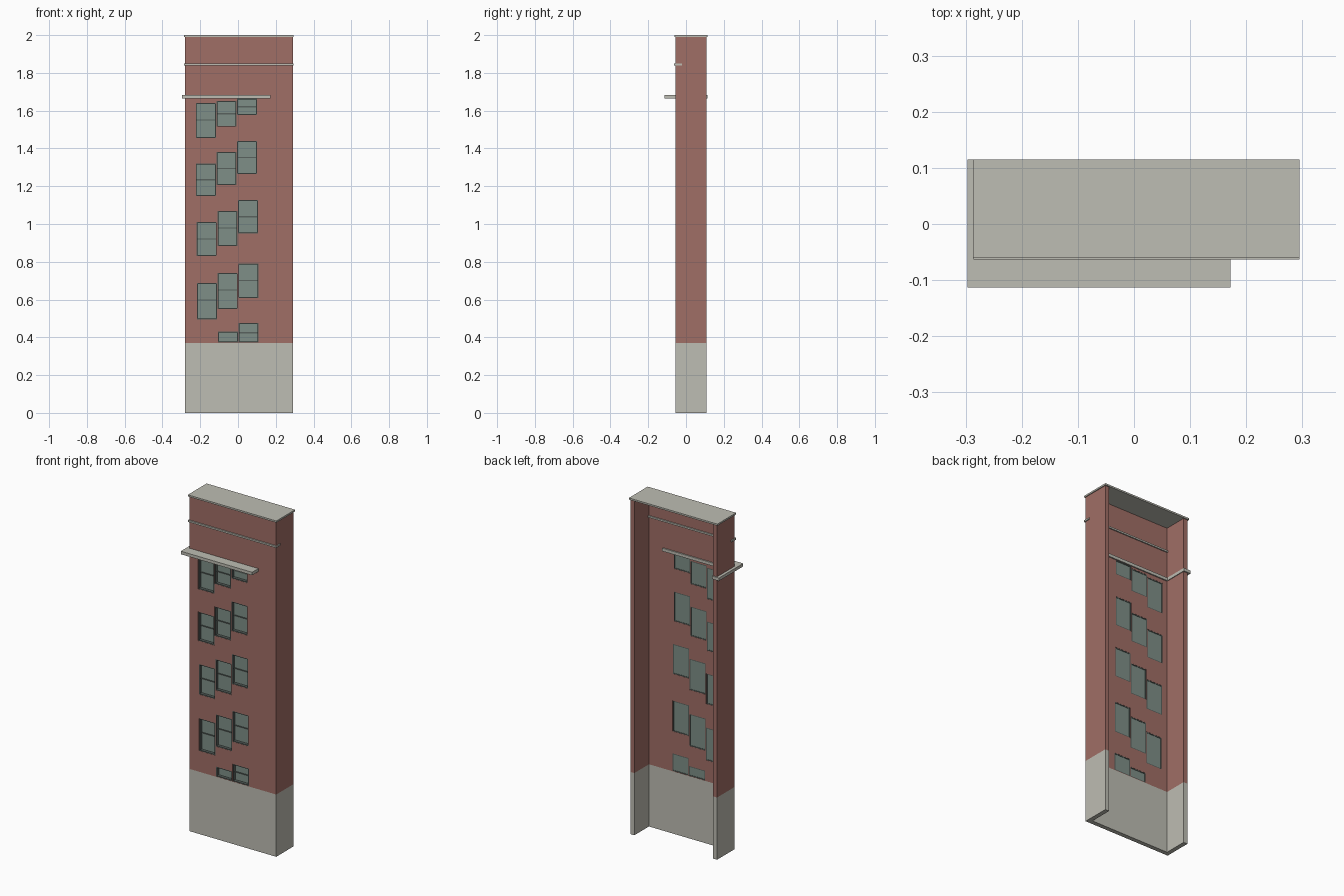
import bpy
import bmesh
import math

cube = bpy.data.objects.get("Cube")
if cube:
    bpy.data.objects.remove(cube, do_unlink=True)


def material(name, rgb):
    lin = [((c / 255 + 0.055) / 1.055) ** 2.4 for c in rgb] + [1.0]
    m = bpy.data.materials.new(name)
    m.use_nodes = True
    m.diffuse_color = lin
    bsdf = m.node_tree.nodes["Principled BSDF"]
    bsdf.inputs["Base Color"].default_value = lin
    bsdf.inputs["Roughness"].default_value = 0.9
    return m


brick = material("brick red", (160, 110, 102))
stone = material("pale stone", (190, 189, 179))
glass = material("grey green glass", (126, 143, 135))
dark = material("dark frame", (88, 97, 93))


def finish(name, bm, mat):
    bmesh.ops.recalc_face_normals(bm, faces=bm.faces)
    mesh = bpy.data.meshes.new(name)
    bm.to_mesh(mesh)
    bm.free()
    mesh.materials.append(mat)
    ob = bpy.data.objects.new(name, mesh)
    bpy.context.collection.objects.link(ob)
    return ob


def add_box(bm, x0, x1, y0, y1, z0, z1):
    verts = bmesh.ops.create_cube(bm, size=1)["verts"]
    for v in verts:
        v.co.x = x1 if v.co.x > 0 else x0
        v.co.y = y1 if v.co.y > 0 else y0
        v.co.z = z1 if v.co.z > 0 else z0


def box(name, mat, *bounds):
    bm = bmesh.new()
    add_box(bm, *bounds)
    return finish(name, bm, mat)


def extrusion(name, mat, outline, z0, z1):
    bm = bmesh.new()
    face = bm.faces.new([bm.verts.new((x, y, z0)) for x, y in outline])
    new = bmesh.ops.extrude_face_region(bm, geom=[face])["geom"]
    top = [g for g in new if isinstance(g, bmesh.types.BMVert)]
    bmesh.ops.translate(bm, vec=(0, 0, z1 - z0), verts=top)
    return finish(name, bm, mat)


def disc(name, mat, x, z, radius, y0, y1):
    bm = bmesh.new()
    bmesh.ops.create_cone(bm, cap_ends=True, segments=32, radius1=radius,
                          radius2=radius, depth=y1 - y0)
    for v in bm.verts:
        v.co = (x + v.co.x, (y0 + y1) / 2 + v.co.z, z + v.co.y)
    return finish(name, bm, mat)


def cut(target, cutter):
    mod = target.modifiers.new("openings", "BOOLEAN")
    mod.operation = "DIFFERENCE"
    mod.solver = "EXACT"
    mod.object = cutter
    bpy.context.view_layer.objects.active = target
    bpy.ops.object.modifier_apply(modifier=mod.name)
    bpy.data.objects.remove(cutter, do_unlink=True)


# Open-backed shell: stone base below, brick above
L, R, F, B, T = -0.28, 0.29, -0.055, 0.108, 0.026
INNER = F + T
SPLIT, TOP = 0.37, 1.99
shell = [(L, F), (R, F), (R, B), (R - T, B), (R - T, INNER),
         (L + T, INNER), (L + T, B), (L, B)]
base = extrusion("stone_base", stone, shell, 0, SPLIT)
wall = extrusion("brick_wall", brick, shell, SPLIT, TOP)

# Roof slab, string course and the ledge that wraps the right side
box("roof_slab", stone, -0.287, 0.295, -0.061, 0.115, TOP, 2.0)
box("string_course", stone, -0.286, 0.295, -0.063, -0.022, 1.84, 1.85)
extrusion("wrapped_ledge", stone,
          [(-0.297, -0.113), (0.172, -0.113), (0.172, -0.022), (-0.25, -0.022),
           (-0.25, 0.115), (-0.297, 0.115)], 1.664, 1.682)

# Stepped windows, one row per flight: left edge, then (bottom, top) spans
rows = [
    (-0.225, [(1.455, 1.64), (1.515, 1.652), (1.577, 1.664)]),
    (-0.225, [(1.148, 1.32), (1.206, 1.38), (1.265, 1.44)]),
    (-0.22, [(0.83, 1.01), (0.884, 1.068), (0.95, 1.127)]),
    (-0.218, [(0.495, 0.688), (0.55, 0.74), (0.608, 0.79)]),
    (-0.216, [None, (0.372, 0.43), (0.372, 0.476)]),
]
STEP, GAP, RIM = 0.109, 0.0015, 0.005
cutter, frames, panes = bmesh.new(), bmesh.new(), bmesh.new()
for left, spans in rows:
    for i, span in enumerate(spans):
        if span is None:
            continue
        z0, z1 = span
        x0, x1 = left + i * STEP + GAP, left + (i + 1) * STEP - GAP
        add_box(cutter, x0, x1, F - 0.02, INNER + 0.02, z0, z1)
        # Lining of the opening
        y0, y1 = F + 0.001, INNER - 0.001
        add_box(frames, x0, x0 + RIM, y0, y1, z0, z1)
        add_box(frames, x1 - RIM, x1, y0, y1, z0, z1)
        add_box(frames, x0 + RIM, x1 - RIM, y0, y1, z0, z0 + RIM)
        add_box(frames, x0 + RIM, x1 - RIM, y0, y1, z1 - RIM, z1)
        # Glass with a thin cross rail on the outside
        add_box(panes, x0 + RIM, x1 - RIM, -0.037, -0.032, z0 + RIM, z1 - RIM)
        if z1 - z0 > 0.07:
            mid = max(z1 - 0.09, (z0 + z1) / 2)
            add_box(frames, x0 + RIM, x1 - RIM, -0.042, -0.037,
                    mid - 0.003, mid + 0.003)
cut(wall, finish("window_cutter", cutter, brick))
finish("window_frames", frames, dark)
finish("window_glass", panes, glass)

# Round window in the base
cx, cz, radius = -0.148, 0.243, 0.048
cut(base, disc("round_cutter", stone, cx, cz, radius, F - 0.02, INNER + 0.02))
disc("round_window", dark, cx, cz, radius, -0.039, -0.034)
